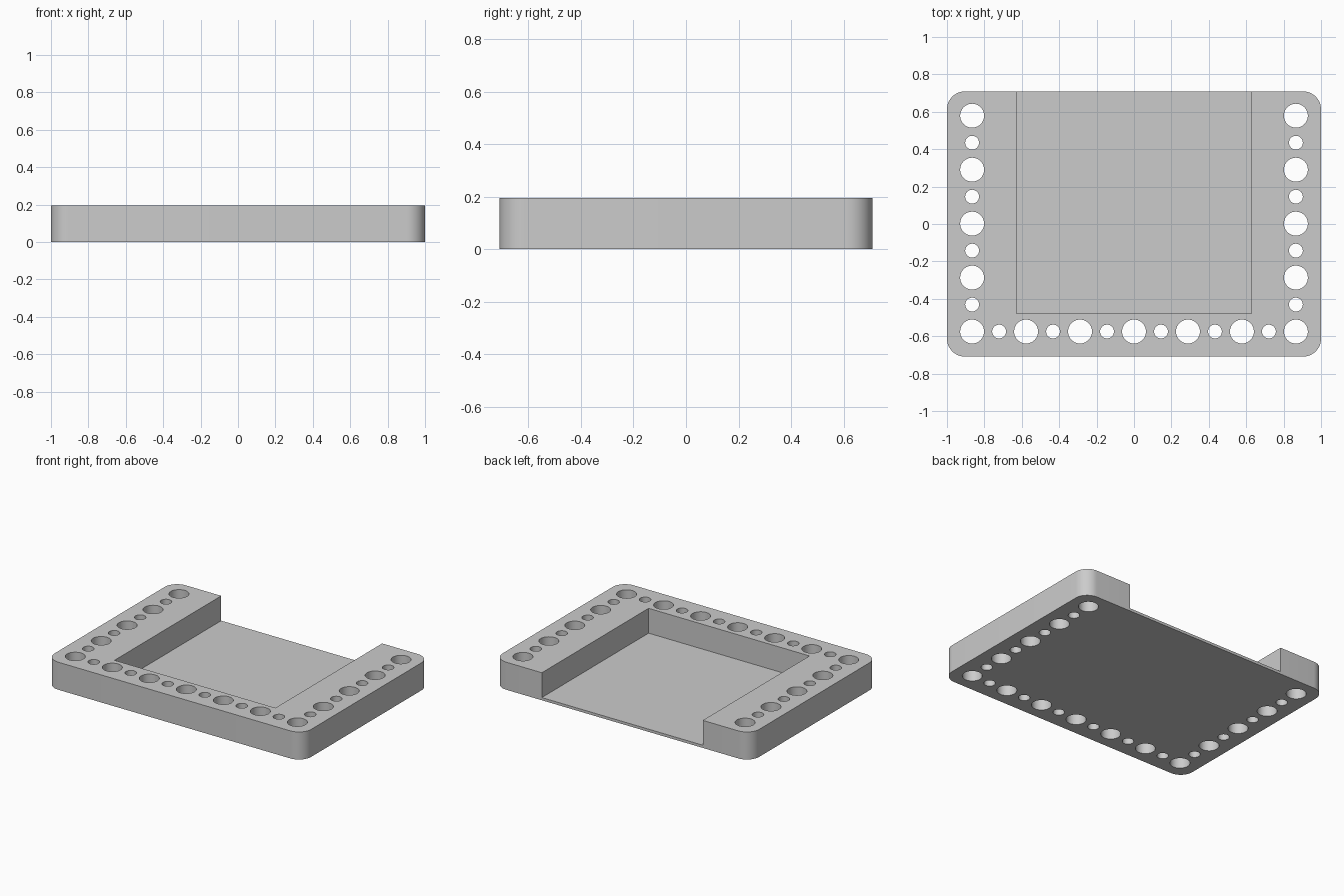
import bpy
import bmesh
import math

cube = bpy.data.objects.get("Cube")
if cube:
    bpy.data.objects.remove(cube, do_unlink=True)

HALF_X, HALF_Y, HEIGHT = 1.0, 0.709, 0.194
CORNER = 0.096
FLOOR = 0.019
POCKET_X, POCKET_FRONT = 0.627, -0.479
PITCH, ROW_Y = 0.2885, -0.575
BIG, SMALL = 0.064, 0.037

grey = bpy.data.materials.new("plain grey")
grey.use_nodes = True
colour = (0.6, 0.6, 0.6, 1)
grey.diffuse_color = colour
grey.node_tree.nodes["Principled BSDF"].inputs["Base Color"].default_value = colour


def add_prism(bm, points, bottom, top):
    """Extrude a closed outline between two heights."""
    base = bm.faces.new([bm.verts.new((x, y, bottom)) for x, y in points])
    result = bmesh.ops.extrude_face_region(bm, geom=[base])
    verts = [v for v in result["geom"] if isinstance(v, bmesh.types.BMVert)]
    bmesh.ops.translate(bm, verts=verts, vec=(0, 0, top - bottom))


def arc(cx, cy, radius, start, sweep, steps):
    return [(cx + radius * math.cos(start + sweep * i / steps),
             cy + radius * math.sin(start + sweep * i / steps))
            for i in range(steps + 1)]


def make_object(name, bm):
    bmesh.ops.recalc_face_normals(bm, faces=bm.faces)
    mesh = bpy.data.meshes.new(name)
    bm.to_mesh(mesh)
    bm.free()
    mesh.materials.append(grey)
    obj = bpy.data.objects.new(name, mesh)
    bpy.context.collection.objects.link(obj)
    return obj


# Tray block with rounded upright corners
outline = []
for i, (sx, sy) in enumerate([(1, 1), (-1, 1), (-1, -1), (1, -1)]):
    outline += arc(sx * (HALF_X - CORNER), sy * (HALF_Y - CORNER),
                   CORNER, i * math.pi / 2, math.pi / 2, 12)
bm = bmesh.new()
add_prism(bm, outline, 0, HEIGHT)
tray = make_object("tray", bm)

# Pocket open at the back
bm = bmesh.new()
add_prism(bm, [(-POCKET_X, POCKET_FRONT), (POCKET_X, POCKET_FRONT),
               (POCKET_X, 1), (-POCKET_X, 1)], FLOOR, HEIGHT + 0.1)
cutters = [make_object("pocket_cutter", bm)]

# Alternating large and small holes along the front and both sides
half = PITCH / 2
holes = [(i * half, ROW_Y, BIG if i % 2 == 0 else SMALL) for i in range(-6, 7)]
for side in (-1, 1):
    holes += [(side * 3 * PITCH, ROW_Y + j * half, BIG if j % 2 == 0 else SMALL)
              for j in range(1, 9)]
bm = bmesh.new()
for x, y, radius in holes:
    add_prism(bm, arc(x, y, radius, 0, math.tau, 40)[:-1], -0.1, HEIGHT + 0.1)
cutters.append(make_object("hole_cutters", bm))

# Cut the block, then discard the cutters
bpy.ops.object.select_all(action='DESELECT')
bpy.context.view_layer.objects.active = tray
tray.select_set(True)
for cutter in cutters:
    cutter.hide_render = True
    mod = tray.modifiers.new("cut", 'BOOLEAN')
    mod.operation = 'DIFFERENCE'
    mod.solver = 'EXACT'
    mod.object = cutter
    bpy.ops.object.modifier_apply(modifier=mod.name)
    bpy.data.objects.remove(cutter, do_unlink=True)

bpy.ops.object.shade_smooth_by_angle(angle=math.radians(30))
